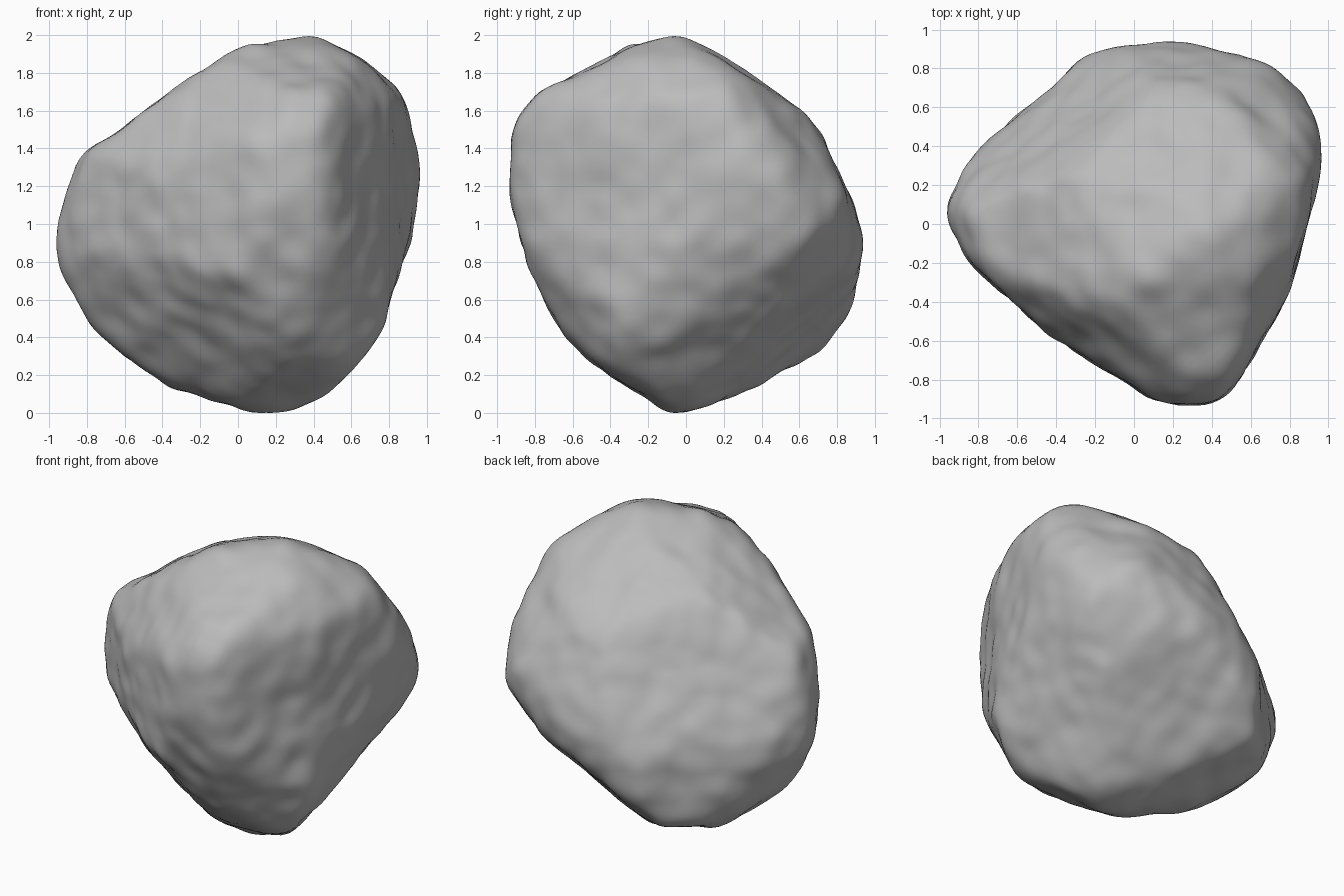
import bpy
import bmesh
import math
from mathutils import Vector, noise

cube = bpy.data.objects.get("Cube")
if cube:
    bpy.data.objects.remove(cube, do_unlink=True)

# Outlines the boulder is carved to, one for each carving direction
FRONT = [(.42, 1.03), (.72, .89), (.88, .67), (.97, .25), (.91, -.05), (.72, -.63), (.45, -.92),
         (.13, -1.01), (-.45, -.83), (-.8, -.5), (-.98, -.12), (-.83, .38), (-.4, .66), (0, .95)]
SIDE = [(0, 1.03), (-.3, .95), (-.45, .84), (-.78, .73), (-.89, .6), (-.95, .22), (-.82, -.22),
        (-.68, -.52), (-.38, -.88), (-.1, -1.01), (.4, -.85), (.68, -.69), (.87, -.5),
        (.94, -.05), (.73, .44), (.6, .66), (.25, .87)]
TOP = [(.25, .95), (-.24, .87), (-.42, .68), (-.82, .38), (-.98, .06), (-.85, -.2), (-.4, -.58),
       (.1, -.89), (.33, -.95), (.5, -.86), (.78, -.35), (.88, 0), (.98, .4), (.9, .66), (.75, .8)]
FRONT_CORNER = [(-.81, .25), (-.72, .52), (-.17, .78), (.31, .84), (.76, .63), (1.06, .22),
                (1.12, .07), (1.02, -.19), (.75, -.46), (.28, -1), (.01, -1.04),
                (-.53, -.46), (-.77, -.05)]
BACK_CORNER = [(-1.12, 0), (-1.06, .36), (-.82, .79), (-.35, 1.05), (-.08, 1.07), (.25, .98),
               (.53, .62), (.74, .25), (.82, -.05), (.77, -.42), (.57, -.74), (.3, -.91),
               (-.2, -.91), (-.88, -.34)]
UNDER_CORNER = [(-.95, .22), (-.9, .52), (-.62, .94), (-.4, 1.04), (-.11, .97), (.39, .68),
                (.74, .04), (.88, -.28), (.73, -.64), (.34, -.85), (-.14, -.9),
                (-.7, -.66), (-.91, -.2)]


def carving(outline, azimuth, elevation):
    """Outline with the right and up axes of its carving direction."""
    a, e = math.radians(azimuth), math.radians(elevation)
    right = Vector((math.cos(a), math.sin(a), 0))
    up = Vector((-math.sin(a) * math.sin(e), math.cos(a) * math.sin(e), math.cos(e)))
    return outline, right, up


CARVINGS = [
    carving(FRONT, 0, 0),
    carving(SIDE, 90, 0),
    carving(TOP, 0, 90),
    carving(FRONT_CORNER, 37, 24),
    carving(BACK_CORNER, 217, 24),
    carving(UNDER_CORNER, 140, -24),
]
SHARPNESS = 70


def inverse_reach(outline, x, y):
    """How far (x, y) lies towards the outline: 1 means on it."""
    for i, (bx, by) in enumerate(outline):
        ax, ay = outline[i - 1]
        cross = ax * by - ay * bx
        s, t = (x * by - y * bx) / cross, (ax * y - ay * x) / cross
        if s >= -1e-9 and t >= -1e-9:
            return s + t
    return 0


def carved_radius(direction):
    """Soft intersection of all the carved outlines along a direction."""
    total = sum(inverse_reach(outline, direction.dot(right), direction.dot(up)) ** SHARPNESS
                for outline, right, up in CARVINGS)
    return total ** (-1 / SHARPNESS)


def weathering(p):
    """Broad dents and finer bumps."""
    return 0.012 + 0.012 * noise.noise(p * 3.5) + 0.014 * noise.noise(p * 7)


# Boulder body
bm = bmesh.new()
bmesh.ops.create_icosphere(bm, subdivisions=6, radius=1)
for v in bm.verts:
    d = v.co.normalized()
    v.co = d * carved_radius(d)
for _ in range(8):
    bmesh.ops.smooth_vert(bm, verts=bm.verts, factor=0.5,
                          use_axis_x=True, use_axis_y=True, use_axis_z=True)
for v in bm.verts:
    v.co += v.co.normalized() * weathering(v.co)

# Stand it on the ground
ground = min(v.co.z for v in bm.verts)
bmesh.ops.translate(bm, verts=bm.verts, vec=(0, 0, -ground))

mesh = bpy.data.meshes.new("boulder")
bm.to_mesh(mesh)
bm.free()
mesh.shade_smooth()
boulder = bpy.data.objects.new("boulder", mesh)
bpy.context.collection.objects.link(boulder)

# Stone colour
stone = bpy.data.materials.new("grey_stone")
stone.use_nodes = True
grey = (0.5, 0.5, 0.5, 1)
stone.diffuse_color = grey
stone.node_tree.nodes["Principled BSDF"].inputs["Base Color"].default_value = grey
mesh.materials.append(stone)
